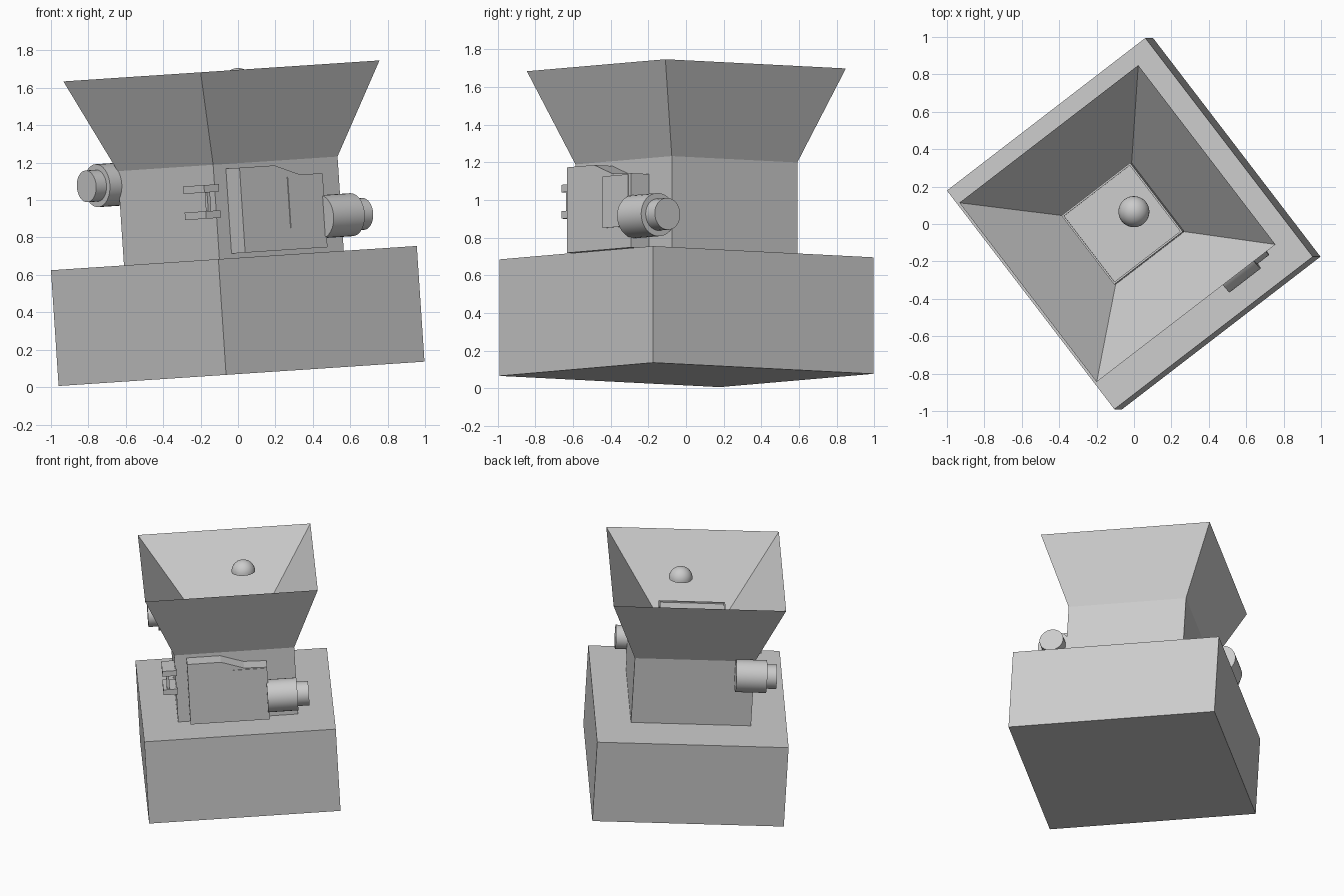
import bpy, bmesh, math
from mathutils import Matrix, Vector

cube = bpy.data.objects.get("Cube")
if cube:
    bpy.data.objects.remove(cube, do_unlink=True)

# One plain grey for everything
grey = bpy.data.materials.new("light_grey")
grey.use_nodes = True
colour = (0.6, 0.6, 0.6, 1)
grey.diffuse_color = colour
grey.node_tree.nodes["Principled BSDF"].inputs["Base Color"].default_value = colour

# The whole machine is turned and leans slightly to one side
LEAN = (Matrix.Translation((0.019, 0.002, 0.071))
        @ Matrix.Rotation(math.radians(-3.8), 4, 'Y')
        @ Matrix.Rotation(math.radians(37.5), 4, 'Z'))


def finish(name, bm, smooth=False):
    bmesh.ops.recalc_face_normals(bm, faces=bm.faces)
    mesh = bpy.data.meshes.new(name)
    bm.to_mesh(mesh)
    bm.free()
    mesh.materials.append(grey)
    obj = bpy.data.objects.new(name, mesh)
    bpy.context.collection.objects.link(obj)
    obj.matrix_world = LEAN
    if smooth:
        bpy.ops.object.select_all(action='DESELECT')
        obj.select_set(True)
        bpy.context.view_layer.objects.active = obj
        bpy.ops.object.shade_smooth_by_angle(angle=math.radians(35))
    return obj


def box(name, low, high):
    low, high = Vector(low), Vector(high)
    bm = bmesh.new()
    size = Matrix.Diagonal((*(high - low), 1))
    bmesh.ops.create_cube(bm, size=1, matrix=Matrix.Translation((low + high) / 2) @ size)
    return finish(name, bm)


def square_lathe(name, profile):
    """Stack square rings of (half width, height) and cap both ends."""
    bm = bmesh.new()
    rings = [[bm.verts.new((sx * r, sy * r, z)) for sx, sy in
              ((-1, -1), (1, -1), (1, 1), (-1, 1))] for r, z in profile]
    for a, b in zip(rings, rings[1:]):
        for i in range(4):
            j = (i + 1) % 4
            bm.faces.new((a[i], a[j], b[j], b[i]))
    bm.faces.new(rings[0])
    bm.faces.new(rings[-1])
    return finish(name, bm)


def side_prism(name, outline, y0, y1):
    """Extrude an (x, z) outline from y0 to y1."""
    bm = bmesh.new()
    face = bm.faces.new([bm.verts.new((x, y0, z)) for x, z in outline])
    moved = bmesh.ops.extrude_face_region(bm, geom=[face])["geom"]
    bmesh.ops.translate(bm, vec=(0, y1 - y0, 0),
                        verts=[v for v in moved if isinstance(v, bmesh.types.BMVert)])
    return finish(name, bm)


def cylinder_x(name, x0, x1, y, z, radius):
    bm = bmesh.new()
    place = Matrix.Translation(((x0 + x1) / 2, y, z)) @ Matrix.Rotation(math.pi / 2, 4, 'Y')
    bmesh.ops.create_cone(bm, cap_ends=True, segments=32, radius1=radius,
                          radius2=radius, depth=abs(x1 - x0), matrix=place)
    return finish(name, bm, True)


# Base and flared hopper with a square throat in the middle
box("base", (-0.67, -0.737, 0), (0.67, 0.737, 0.62))
square_lathe("hopper", [(0.42, 0.62), (0.42, 1.125), (0.604, 1.623), (0.232, 1.125),
                        (0.232, 1.25), (0.222, 1.25), (0.222, 1.24)])

# Dome hanging inside the hopper
bm = bmesh.new()
bmesh.ops.create_uvsphere(bm, u_segments=32, v_segments=16, radius=0.083,
                          matrix=Matrix.Translation((0.105, 0, 1.55)))
cut = bmesh.ops.bisect_plane(bm, geom=bm.verts[:] + bm.edges[:] + bm.faces[:],
                             plane_co=(0, 0, 1.55), plane_no=(0, 0, 1), clear_inner=True)
bmesh.ops.holes_fill(bm, edges=[e for e in bm.edges if e.is_boundary])
finish("dome", bm, True)

# Gear housing on the front with a stepped top and a thin cover plate
side_prism("gear_housing", [(-0.336, 0.645), (0.22, 0.645), (0.22, 1.04), (0.06, 1.045),
                            (-0.1, 1.1), (-0.336, 1.1)], -0.54, -0.41)
box("cover_plate", (-0.02, -0.545, 0.76), (0.2, -0.538, 1.035))

# Motors, each a drum with a smaller end cap
for side, inner, drum, end, y, z in (("front", 0.21, 0.42, 0.5, -0.51, 0.81),
                                     ("back", -0.285, -0.5, -0.57, 0.507, 1.055)):
    cylinder_x(side + "_motor", inner, drum, y, z, 0.115)
    cylinder_x(side + "_motor_cap", drum, end, y, z, 0.085)

# Handle on the side: two arms joined by an upright
for name, z in (("lower_arm", 0.86), ("upper_arm", 1.0)):
    box(name, (-0.51, -0.445, z - 0.02), (-0.41, -0.26, z + 0.02))
box("handle_upright", (-0.485, -0.435, 0.86), (-0.465, -0.415, 1.0))
